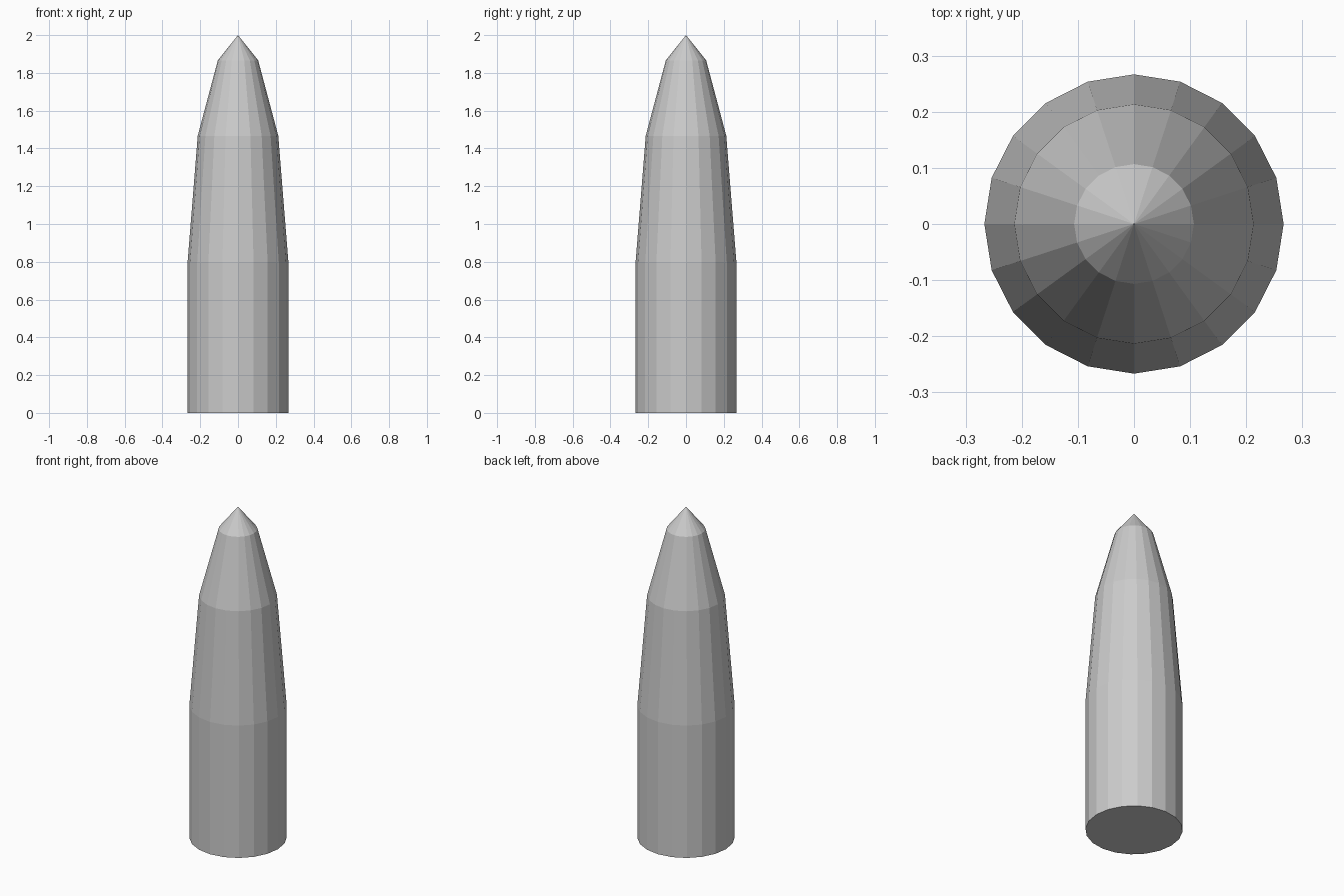
import bpy, bmesh
from math import cos, sin, tau

if "Cube" in bpy.data.objects:
    bpy.data.objects.remove(bpy.data.objects["Cube"])

SIDES = 20
# (radius, height) rings from base to shoulder of the tip
PROFILE = [(0.2667, 0.0), (0.2667, 0.8), (0.2133, 1.4667), (0.1067, 1.8667)]
TIP_Z = 2.0

bm = bmesh.new()
rings = [[bm.verts.new((r * cos(tau * i / SIDES), r * sin(tau * i / SIDES), z))
          for i in range(SIDES)] for r, z in PROFILE]

# flat base
bm.faces.new(rings[0][::-1])

# straight casing and tapering bands
for low, high in zip(rings, rings[1:]):
    for i in range(SIDES):
        j = (i + 1) % SIDES
        bm.faces.new((low[i], low[j], high[j], high[i]))

# pointed tip
tip = bm.verts.new((0, 0, TIP_Z))
for i in range(SIDES):
    bm.faces.new((rings[-1][i], rings[-1][(i + 1) % SIDES], tip))

mesh = bpy.data.meshes.new("pointed_shell")
bm.to_mesh(mesh)
bm.free()
bpy.context.collection.objects.link(bpy.data.objects.new("pointed_shell", mesh))
